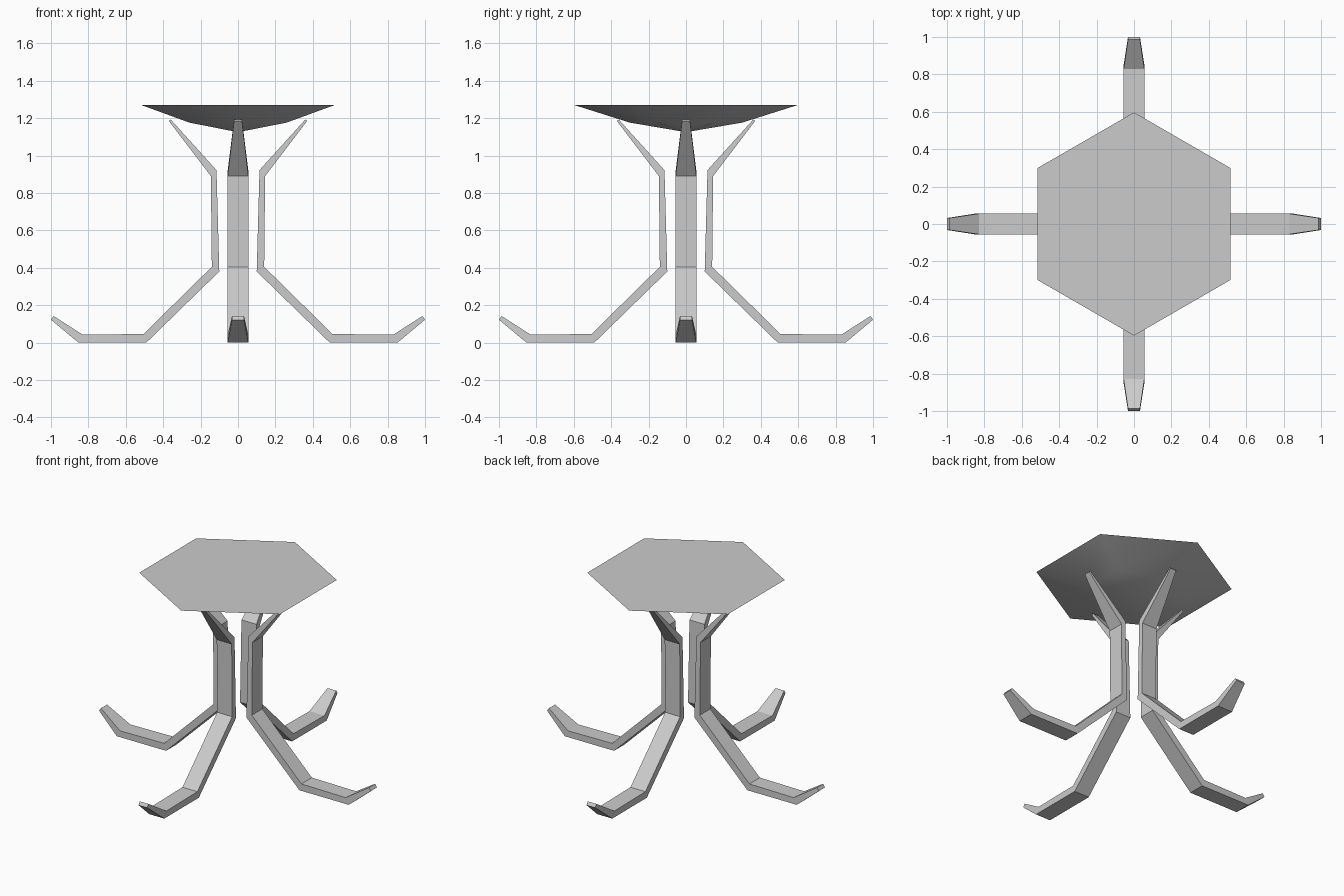
import bpy, bmesh
from math import sin, cos, pi, radians

cube = bpy.data.objects.get("Cube")
if cube:
    bpy.data.objects.remove(cube)

GREY = (0.6, 0.6, 0.6, 1)
grey = bpy.data.materials.new("plain grey")
grey.use_nodes = True
grey.diffuse_color = GREY
grey.node_tree.nodes["Principled BSDF"].inputs["Base Color"].default_value = GREY


def finish(bm, name, angle):
    bmesh.ops.recalc_face_normals(bm, faces=bm.faces)
    mesh = bpy.data.meshes.new(name)
    bm.to_mesh(mesh)
    bm.free()
    mesh.materials.append(grey)
    obj = bpy.data.objects.new(name, mesh)
    bpy.context.collection.objects.link(obj)
    bpy.ops.object.select_all(action="DESELECT")
    obj.select_set(True)
    bpy.context.view_layer.objects.active = obj
    bpy.ops.object.shade_smooth_by_angle(angle=radians(angle))
    return obj


# Hexagonal top with a shallow faceted underside
def tabletop():
    bm = bmesh.new()
    rings = []
    for radius, z in ((0.597, 1.27), (0.3, 1.176)):
        rings.append([bm.verts.new((radius * sin(i * pi / 3), radius * cos(i * pi / 3), z))
                      for i in range(6)])
    rim, inner = rings
    centre = bm.verts.new((0, 0, 1.125))
    bm.faces.new(rim)
    for i in range(6):
        j = (i + 1) % 6
        bm.faces.new((rim[i], rim[j], inner[j], inner[i]))
        bm.faces.new((inner[i], inner[j], centre))
    finish(bm, "tabletop", 40)


# Bent leg: each station is outer/under point, inner/upper point and half width
LEG = (
    ((0.37, 1.185), (0.36, 1.193), 0.021),
    ((0.145, 0.89), (0.115, 0.922), 0.055),
    ((0.14, 0.405), (0.10, 0.38), 0.055),
    ((0.505, 0.046), (0.49, 0.0), 0.055),
    ((0.83, 0.042), (0.853, 0.0), 0.055),
    ((0.986, 0.142), (1.0, 0.122), 0.032),
)


def leg(name, turn):
    bm = bmesh.new()
    loops = []
    for (r1, z1), (r2, z2), w in LEG:
        corners = ((r1, -w, z1), (r1, w, z1), (r2, w, z2), (r2, -w, z2))
        loops.append([bm.verts.new((x * cos(turn) - y * sin(turn),
                                    x * sin(turn) + y * cos(turn), z))
                      for x, y, z in corners])
    for a, b in zip(loops, loops[1:]):
        for i in range(4):
            j = (i + 1) % 4
            bm.faces.new((a[i], a[j], b[j], b[i]))
    bm.faces.new(loops[0])
    bm.faces.new(loops[-1])
    finish(bm, name, 30)


tabletop()
for k, side in enumerate(("left", "back", "right", "front")):
    leg(side + "_leg", k * pi / 2)
